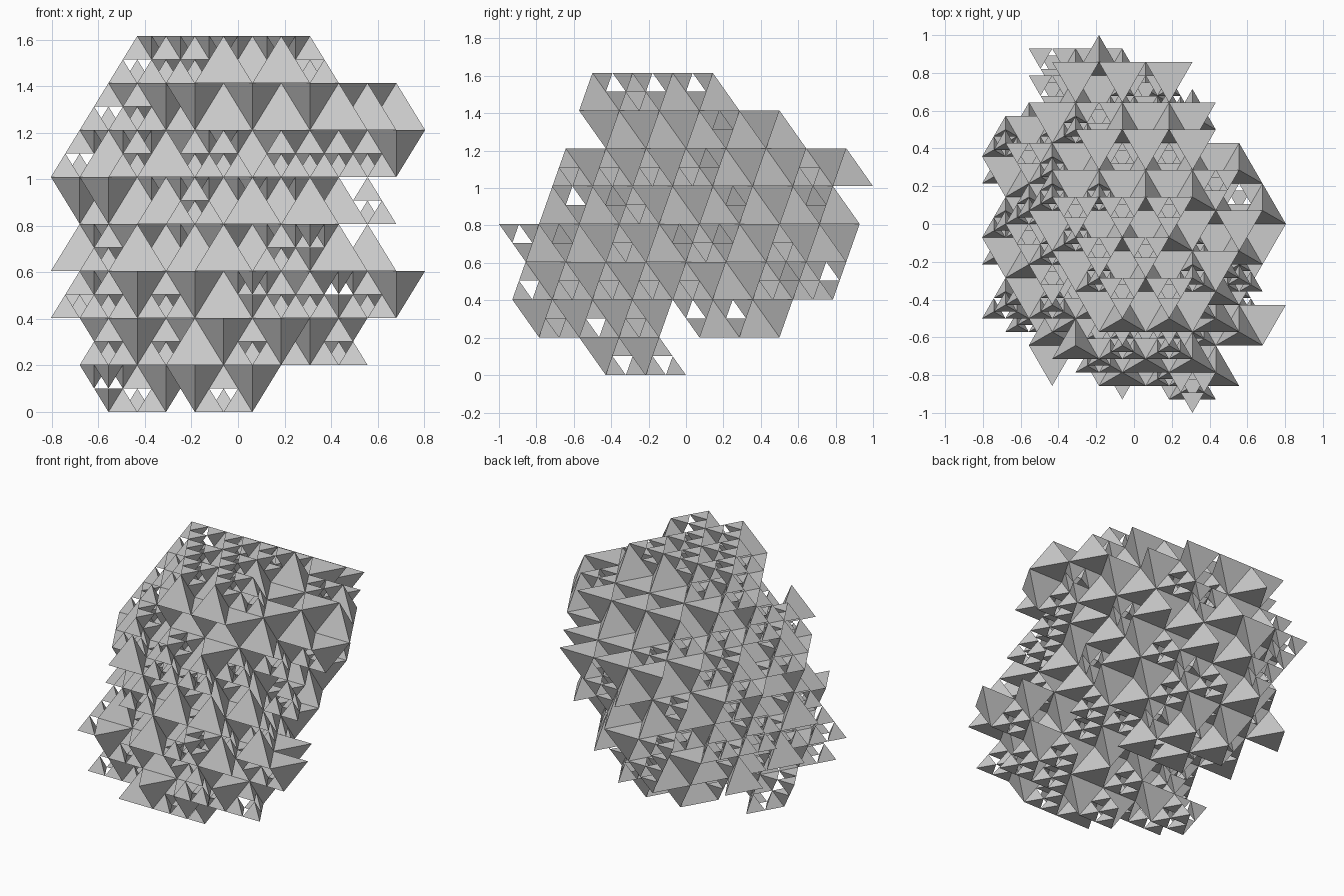
import bpy, bmesh, math, random
from mathutils import Vector

if "Cube" in bpy.data.objects:
    bpy.data.objects.remove(bpy.data.objects["Cube"])

random.seed(11)
A = 2 / 8.083              # tetrahedron edge
R = A * math.sqrt(3) / 2   # row spacing in y
H = A * math.sqrt(2 / 3)   # layer height
X0, Y0 = -0.75 * A, -2 * R


def lattice(k, j, n):
    """Point of the close-packed lattice: level k, row j, column n."""
    return Vector((X0 + A * (n + ((j + k) % 2) / 2), Y0 + R * (j + k / 3), H * k))


def corners(p, up):
    """Upright cells stand on a base corner p, inverted ones balance on apex p."""
    if up:
        off = [(0, 0, 0), (A, 0, 0), (A / 2, R, 0), (A / 2, R / 3, H)]
    else:
        off = [(0, 0, 0), (-A / 2, R / 3, H), (A / 2, R / 3, H), (0, -2 * R / 3, H)]
    return [p + Vector(o) for o in off]


def add_tetra(bm, vs):
    v = [bm.verts.new(c) for c in vs]
    for f in ((0, 1, 2), (0, 1, 3), (1, 2, 3), (2, 0, 3)):
        bm.faces.new([v[i] for i in f])


def add_split_tetra(bm, vs):
    """Four half-size tetrahedra with an open octahedral middle."""
    for c in vs:
        add_tetra(bm, [(c + w) / 2 for w in vs])


# outline of the cell centres in each layer: x min, x max, y min, y max,
# first for upright cells, then for inverted cells
outlines = {
    (1, True): (-0.57, 0.44, -0.72, -0.12), (1, False): (-0.57, 0.44, -0.80, -0.12),
    (2, True): (-0.69, 0.57, -0.70, 0.72), (2, False): (-0.57, 0.57, -0.72, 0.80),
    (3, True): (-0.69, 0.57, -0.80, 0.72), (3, False): (-0.57, 0.44, -0.65, 0.87),
    (4, True): (-0.57, 0.57, -0.72, 0.80), (4, False): (-0.69, 0.44, -0.58, 0.72),
    (5, True): (-0.69, 0.57, -0.65, 0.72), (5, False): (-0.57, 0.57, -0.51, 0.80),
    (6, True): (-0.57, 0.69, -0.37, 0.51), (6, False): (-0.45, 0.57, -0.44, 0.44),
    (7, True): (-0.44, 0.32, -0.51, 0.15), (7, False): (-0.32, 0.20, -0.37, 0.08),
}
# separate foot at the back of layer 1
foot = (-0.50, 0.40, 0.14, 0.51)
# diagonal cuts: x + y stays below the first and above the second
diagonal = {1: (0.50, -1.1), 2: (0.68, -1.15), 3: (0.80, -1.15), 4: (0.95, -1.05),
            5: (1.1, -0.99), 6: (1.1, -0.82), 7: (0.5, -0.63)}
# share of split cells in the front half of each layer: upright, inverted
split_share = {0: (1, 0), 1: (0.6, 0.15), 2: (0.7, 0.25), 3: (0.6, 0.7), 4: (0.25, 0.3),
               5: (0.5, 0.25), 6: (0.15, 0.2), 7: (0.25, 0.9)}
# outlying cells: layer, upright, centre x, centre y, split
outliers = [
    (0, True, -0.06, -0.36, True), (0, True, -0.43, -0.14, True),
    (0, False, -0.56, -0.21, True), (0, False, -0.31, -0.21, False),
    (0, False, -0.19, -0.43, False), (0, False, 0.06, -0.43, False),
    (1, False, -0.06, -0.79, False), (1, False, -0.31, 0.07, True),
    (2, True, 0.31, -0.857, True), (2, False, -0.43, -0.71, False),
    (2, False, 0.68, -0.50, False), (2, True, -0.68, -0.43, True),
    (3, False, 0.31, -0.86, True), (3, True, 0.43, -0.786, False),
    (3, True, 0.56, -0.57, False), (4, True, 0.56, -0.29, True),
    (3, False, -0.43, 0.86, True), (3, False, -0.185, 0.86, False),
    (5, False, 0.68, -0.07, False), (5, True, -0.185, 0.857, False),
    (5, True, -0.68, 0.43, True), (6, True, 0.68, 0.07, False),
]


def in_outline(c, box, power):
    x0, x1, y0, y1 = box
    if not (x0 < c.x < x1 and y0 < c.y < y1):
        return False
    cy = (y0 + y1) / 2
    u = (c.x + 0.06 * (c.y - cy) - (x0 + x1) / 2) / ((x1 - x0) / 2 + 0.03)
    v = (c.y - cy) / ((y1 - y0) / 2 + 0.03)
    return abs(u) ** power + abs(v) ** power < 1


def inside(k, up, c):
    # slanting sides of the plan view
    if c.y > 0.48 + 1.2 * (c.x + 0.68) or c.y > 0.15 - 2.1 * (c.x - 0.68):
        return False
    if c.y < -0.46 - 0.85 * (c.x + 0.68):
        return False
    # hollow below the right overhang
    if k <= 4 and c.x > 0.4 and c.y > -0.25:
        return False
    box = outlines.get((k, up))
    if not box or not diagonal[k][1] < c.x + c.y < diagonal[k][0]:
        return False
    return in_outline(c, box, 9 if k == 7 else 2.7) or (k == 1 and in_outline(c, foot, 2.7))


def finish(bm, name):
    bmesh.ops.recalc_face_normals(bm, faces=bm.faces)
    mesh = bpy.data.meshes.new(name)
    bm.to_mesh(mesh)
    bm.free()
    bpy.context.collection.objects.link(bpy.data.objects.new(name, mesh))


# stack the layers, each of whole and split tetrahedra
for k in range(8):
    whole, split = bmesh.new(), bmesh.new()
    for j in range(-9, 10):
        for n in range(-6, 8):
            for up in (True, False):
                vs = corners(lattice(k, j, n), up)
                c = sum(vs, Vector()) / 4
                share = split_share[k][0 if up else 1] if c.y < 0.1 else 0.4
                is_split = random.random() < share
                extra = [o for o in outliers if o[0] == k and o[1] == up
                         and math.hypot(o[2] - c.x, o[3] - c.y) < 0.05]
                if extra:
                    is_split = extra[0][4]
                elif not inside(k, up, c):
                    continue
                if is_split:
                    add_split_tetra(split, vs)
                else:
                    add_tetra(whole, vs)
    finish(whole, f"layer_{k}_whole_tetrahedra")
    finish(split, f"layer_{k}_split_tetrahedra")
